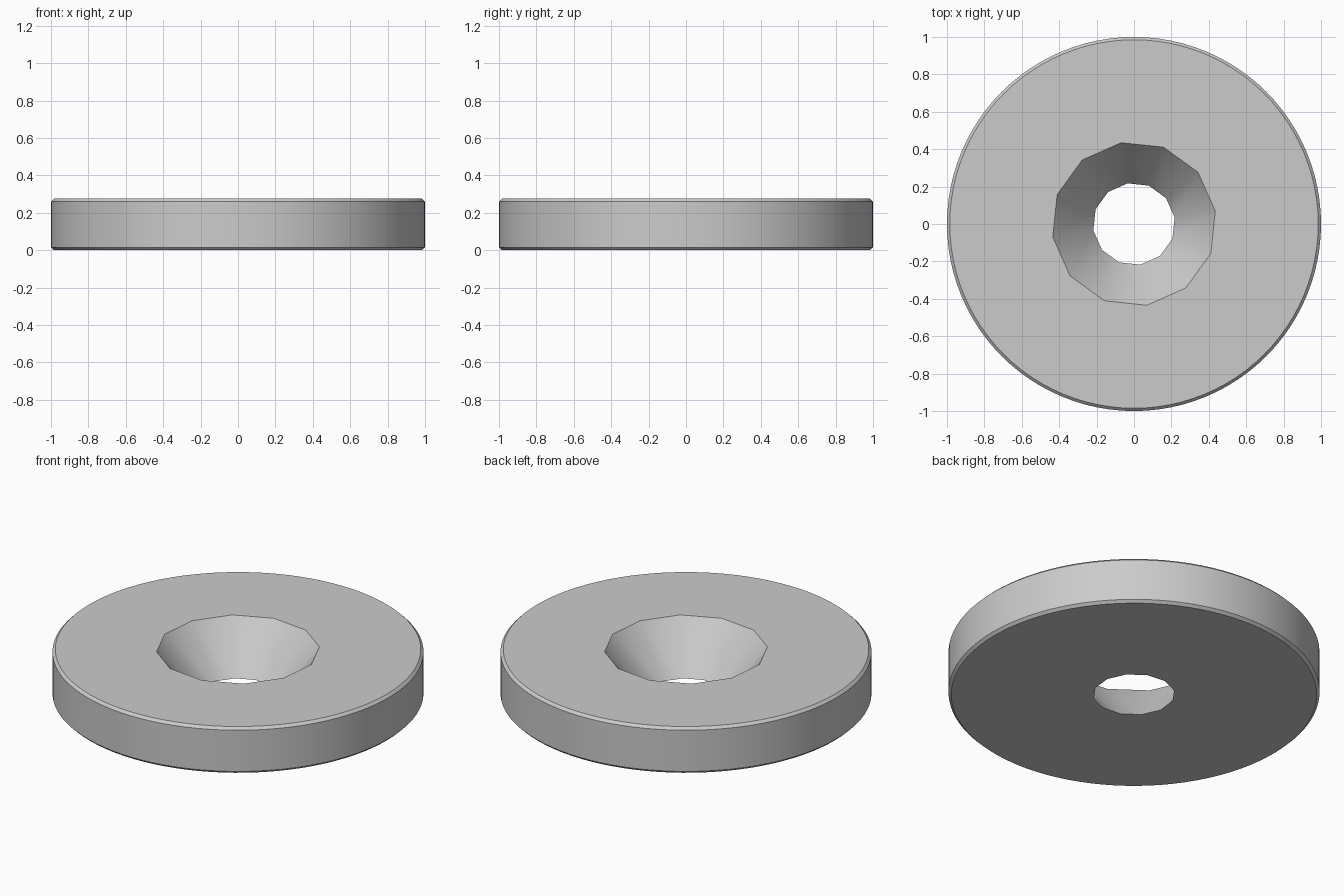
import bpy
import bmesh
from math import cos, sin, pi, radians

cube = bpy.data.objects.get("Cube")
if cube:
    bpy.data.objects.remove(cube)

HEIGHT = 0.275
CHAMFER = 0.015
RIM_SIDES = 96
HOLE_SIDES = 12
HOLE_TURN = radians(9)

# Grey metal
grey = bpy.data.materials.new("grey_metal")
grey.use_nodes = True
colour = (0.6, 0.6, 0.6, 1)
grey.diffuse_color = colour
grey.node_tree.nodes["Principled BSDF"].inputs["Base Color"].default_value = colour

bm = bmesh.new()


def ring(radius, z, sides, turn=0.0):
    """Closed loop of edges at one height."""
    angles = [turn + 2 * pi * i / sides for i in range(sides)]
    verts = [bm.verts.new((radius * cos(a), radius * sin(a), z)) for a in angles]
    return [bm.edges.new((verts[i - 1], verts[i])) for i in range(sides)]


# Rim with chamfered edges, then the tapered twelve-sided hole
loops = [
    ring(1 - CHAMFER, 0, RIM_SIDES),
    ring(1, CHAMFER, RIM_SIDES),
    ring(1, HEIGHT - CHAMFER, RIM_SIDES),
    ring(1 - CHAMFER, HEIGHT, RIM_SIDES),
    ring(0.44, HEIGHT, HOLE_SIDES, HOLE_TURN),
    ring(0.22, 0, HOLE_SIDES, HOLE_TURN),
]
for i, loop in enumerate(loops):
    bmesh.ops.bridge_loops(bm, edges=loops[i - 1] + loop)
bmesh.ops.recalc_face_normals(bm, faces=bm.faces[:])

mesh = bpy.data.meshes.new("countersunk_washer")
bm.to_mesh(mesh)
bm.free()
mesh.materials.append(grey)
washer = bpy.data.objects.new("countersunk_washer", mesh)
bpy.context.collection.objects.link(washer)

# Smooth walls, crisp rims
bpy.ops.object.select_all(action="DESELECT")
washer.select_set(True)
bpy.context.view_layer.objects.active = washer
bpy.ops.object.shade_smooth_by_angle(angle=radians(30))
